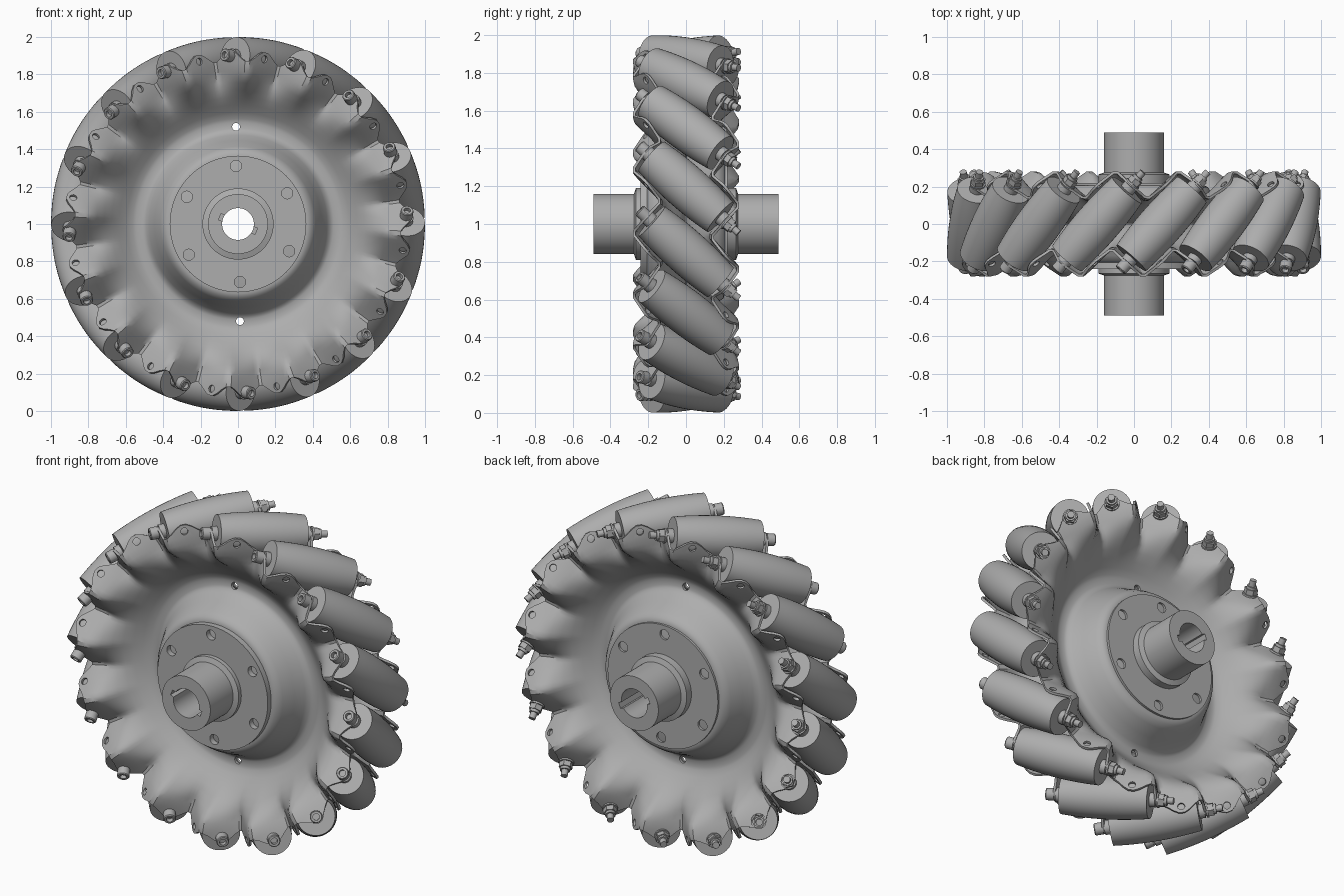
import bpy, bmesh, math
from mathutils import Matrix

if "Cube" in bpy.data.objects:
    bpy.data.objects.remove(bpy.data.objects["Cube"])

COUNT = 16                       # rollers around the wheel
STEP = 2 * math.pi / COUNT
TILT = math.radians(42)          # roller axis against wheel axis
MID_R = 0.88                     # roller centre radius
HALF = 0.245                     # half roller length
BOLT_ANGLE = math.radians(-12)   # front bolt position relative to its roller
PHASE = math.radians(9.6)
RIM_DEPTH = 0.208
CENTRE = Matrix.Translation((0, 0, 1))
TO_Y = Matrix.Rotation(-math.pi / 2, 4, 'X')

metal = bpy.data.materials.new("grey metal")
metal.use_nodes = True
metal.diffuse_color = (0.42, 0.42, 0.42, 1)
metal.node_tree.nodes["Principled BSDF"].inputs["Base Color"].default_value = (0.42, 0.42, 0.42, 1)


def spin(angle):
    return Matrix.Rotation(angle, 4, 'Y')


def add(name, data, matrix):
    obj = bpy.data.objects.new(name, data)
    bpy.context.collection.objects.link(obj)
    obj.matrix_world = matrix
    return obj


def to_mesh(name, bm):
    bmesh.ops.recalc_face_normals(bm, faces=bm.faces)
    mesh = bpy.data.meshes.new(name)
    bm.to_mesh(mesh)
    bm.free()
    mesh.materials.append(metal)
    return mesh


def activate(obj):
    bpy.ops.object.select_all(action='DESELECT')
    obj.select_set(True)
    bpy.context.view_layer.objects.active = obj


def smooth(obj):
    activate(obj)
    bpy.ops.object.shade_smooth_by_angle(angle=math.radians(35))


def lathe(bm, profile, segments=32, closed=False):
    """Spin (radius, height) points about local z."""
    verts = [bm.verts.new((r, 0, h)) for r, h in profile]
    pairs = list(zip(verts, verts[1:] + verts[:1] if closed else verts[1:]))
    edges = [bm.edges.new(p) for p in pairs]
    bmesh.ops.spin(bm, geom=verts + edges, cent=(0, 0, 0), axis=(0, 0, 1),
                   angle=2 * math.pi, steps=segments, use_duplicate=False)
    bmesh.ops.remove_doubles(bm, verts=bm.verts, dist=0.0002)


def cylinder(bm, radius, length, matrix, segments=20):
    bmesh.ops.create_cone(bm, cap_ends=True, segments=segments, radius1=radius,
                          radius2=radius, depth=length, matrix=matrix)


def cut(obj, bm):
    """Subtract the cutter mesh and discard it."""
    cutter = add("cutter", to_mesh("cutter", bm), obj.matrix_world.copy())
    cutter.hide_render = True
    mod = obj.modifiers.new("cut", 'BOOLEAN')
    mod.operation, mod.solver, mod.object = 'DIFFERENCE', 'EXACT', cutter
    bpy.context.view_layer.update()
    activate(obj)
    bpy.ops.object.modifier_apply(modifier=mod.name)
    bpy.data.objects.remove(cutter)


# Hub: bored tube with two bolted flanges
def hub_half(flange):
    return [(0.085, 0.49), (0.16, 0.49), (0.16, 0.275), (0.19, 0.265), (0.19, flange),
            (0.365, flange), (0.365, 0.19), (0.16, 0.19)]


bm = bmesh.new()
lathe(bm, [(r, -h) for r, h in hub_half(0.24)] + hub_half(0.22)[::-1], 64, closed=True)
hub = add("hub", to_mesh("hub", bm), CENTRE @ TO_Y)
bm = bmesh.new()
for i in range(6):
    a = math.radians(60 * i - 2)
    cylinder(bm, 0.03, 0.8, Matrix.Rotation(a, 4, 'Z') @ Matrix.Translation((0, 0.31, 0)))
cut(hub, bm)
# Keyways, open at both ends of the bore
bm = bmesh.new()
for end in (-1, 1):
    bmesh.ops.create_cube(bm, size=1, matrix=Matrix.Rotation(math.radians(22), 4, 'Z')
                          @ Matrix.Translation((0, 0, end * 0.42))
                          @ Matrix.Diagonal((0.21, 0.035, 0.3, 1)))
cut(hub, bm)
smooth(hub)

# Side plate section: radius, depth, share of the rim zigzag
SECTION = [(0.15, -0.2, 0), (0.37, -0.2, 0), (0.39, -0.192, 0), (0.408, -0.165, 0),
           (0.44, -0.1, 0), (0.47, -0.042, 0), (0.49, -0.018, 0), (0.51, -0.01, 0),
           (0.545, -0.01, 0), (0.565, -0.015, 0), (0.6, -0.038, 0), (0.64, -0.072, 0),
           (0.68, -0.108, 0.08), (0.72, -0.144, 0.3), (0.76, -0.174, 0.65),
           (0.79, -0.19, 0.9), (0.82, -0.2, 1), (0.86, -RIM_DEPTH, 1), (0.9, -RIM_DEPTH, 1)]
PER_TOOTH = 16


def plate_point(phi, r, y, share):
    u = (phi - BOLT_ANGLE) / STEP
    zigzag = -math.asin(0.985 * math.sin(2 * math.pi * u)) * 2 / math.pi
    if r == SECTION[-1][0]:
        r += 0.03 * math.cos(4 * math.pi * u)   # rounded tabs between folds
    return r * math.sin(phi), y + 0.08 * share * zigzag, r * math.cos(phi)


def side_plate(name, matrix):
    bm = bmesh.new()
    total = COUNT * PER_TOOTH
    rows = [[bm.verts.new(plate_point(STEP * i / PER_TOOTH, *p)) for p in SECTION]
            for i in range(total)]
    for i in range(total):
        a, b = rows[i], rows[(i + 1) % total]
        for j in range(len(SECTION) - 1):
            bm.faces.new((a[j], a[j + 1], b[j + 1], b[j]))
    plate = add(name, to_mesh(name, bm), matrix)
    solid = plate.modifiers.new("thickness", 'SOLIDIFY')
    solid.thickness, solid.offset = 0.014, 0
    activate(plate)
    bpy.ops.object.modifier_apply(modifier=solid.name)
    # Small holes in the free flanks and two in the trough
    bm = bmesh.new()
    for i in range(COUNT):
        m = (spin(BOLT_ANGLE + STEP * (i + 0.5)) @ Matrix.Translation((0, -RIM_DEPTH, 0.892))
             @ Matrix.Rotation(TILT, 4, 'Z') @ TO_Y)
        cylinder(bm, 0.02, 0.07, m, 12)
    for a in (0, math.pi):
        m = CENTRE @ spin(a - 0.02) @ Matrix.Translation((0, 0, 0.52)) @ TO_Y
        cylinder(bm, 0.021, 0.2, matrix.inverted() @ m, 16)
    cut(plate, bm)
    smooth(plate)


side_plate("front_side_plate", CENTRE @ spin(PHASE))
side_plate("back_side_plate", CENTRE @ spin(PHASE) @ Matrix.Rotation(math.pi, 4, 'Z'))

# Roller: barrel that follows the wheel's outer circle
bm = bmesh.new()
barrel = [(0, -HALF), (0.05, -HALF)]
for k in range(-6, 7):
    t = HALF * k / 6
    barrel.append((1 - math.hypot(MID_R, t * math.sin(TILT)), t))
barrel += [(0.05, HALF), (0, HALF)]
lathe(bm, barrel, 40)
roller_mesh = to_mesh("roller", bm)

# Axle bolt: spacers, socket head at the front, lock nut and thread at the back
bm = bmesh.new()
lathe(bm, [(0, -0.285), (0.034, -0.285), (0.034, -0.328), (0.03, -0.333),
           (0.018, -0.333), (0.018, -0.31), (0, -0.31)], 24)
for radius, low, high, sides in ((0.04, -0.277, -0.235, 24), (0.04, 0.235, 0.277, 24),
                                 (0.042, 0.285, 0.295, 24), (0.038, 0.295, 0.325, 6),
                                 (0.028, 0.325, 0.34, 20), (0.019, -0.3, 0.375, 16)):
    cylinder(bm, radius, high - low, Matrix.Translation((0, 0, (low + high) / 2)), sides)
bolt_mesh = to_mesh("axle_bolt", bm)

for i in range(COUNT):
    place = (CENTRE @ spin(PHASE + STEP * i) @ Matrix.Translation((0, 0, MID_R))
             @ Matrix.Rotation(-TILT, 4, 'Z') @ TO_Y)
    roller = add(f"roller_{i + 1}", roller_mesh, place)
    bolt = add(f"axle_bolt_{i + 1}", bolt_mesh, place)
    if i == 0:
        smooth(roller)
        smooth(bolt)
